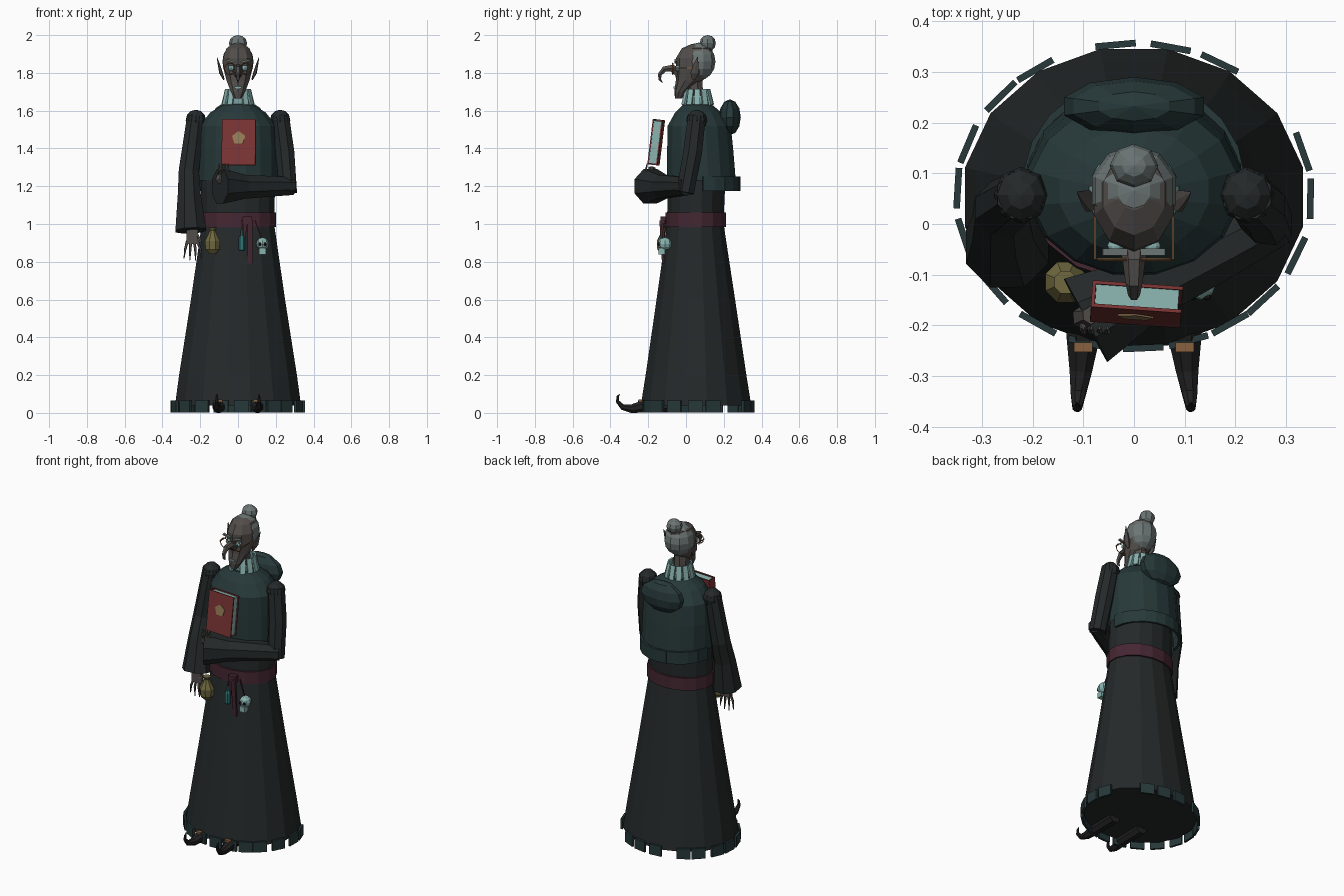
import bpy, bmesh, math
from math import sin, cos, radians, pi
from mathutils import Vector, Matrix, Euler

if "Cube" in bpy.data.objects:
    bpy.data.objects.remove(bpy.data.objects["Cube"])

COL = dict(robe=(.018, .022, .022), cape=(.02, .04, .041), sash=(.06, .02, .032), skin=(.085, .075, .07),
           hair=(.15, .18, .175), ruff=(.25, .45, .43), red=(.2, .035, .035), gold=(.3, .2, .09),
           olive=(.16, .14, .05), teal=(.03, .17, .17), shoe=(.015, .015, .016), black=(.01, .01, .01),
           brass=(.25, .12, .05))
MATS = {}


def mat(key):
    if key not in MATS:
        MATS[key] = bpy.data.materials.new(key)
        MATS[key].diffuse_color = (*COL[key], 1)
    return MATS[key]


def finish(name, bm, key):
    bmesh.ops.recalc_face_normals(bm, faces=bm.faces)
    me = bpy.data.meshes.new(name)
    bm.to_mesh(me)
    bm.free()
    me.materials.append(mat(key))
    ob = bpy.data.objects.new(name, me)
    bpy.context.collection.objects.link(ob)
    return ob


def skin_rings(name, rings, key, caps=(True, True)):
    bm = bmesh.new()
    vs = [[bm.verts.new(p) for p in r] for r in rings]
    n = len(vs[0])
    for a, b in zip(vs, vs[1:]):
        for i in range(n):
            j = (i + 1) % n
            bm.faces.new((a[i], a[j], b[j], b[i]))
    for flag, r in zip(caps, (vs[0], vs[-1])):
        if flag:
            bm.faces.new(r)
    return finish(name, bm, key)


def loft(name, rows, key, n=16, caps=(True, True)):
    """rows: (z, centre y, x radius, y radius)"""
    return skin_rings(name, [[(rx * cos(2 * pi * (i + .5) / n), cy + ry * sin(2 * pi * (i + .5) / n), z)
                              for i in range(n)] for z, cy, rx, ry in rows], key, caps)


def tube(name, pts, key, n=8, ref=(1, 0, 0), flat=1.0):
    """pts: (x, y, z, radius); flat scales the radius along the ref direction"""
    P = [Vector(p[:3]) for p in pts]
    rings = []
    for k, p in enumerate(P):
        t = (P[min(k + 1, len(P) - 1)] - P[max(k - 1, 0)]).normalized()
        s = t.cross(Vector(ref)).normalized()
        u = s.cross(t)
        r = pts[k][3]
        rings.append([p + s * r * cos(2 * pi * (i + .5) / n) + u * r * flat * sin(2 * pi * (i + .5) / n)
                      for i in range(n)])
    return skin_rings(name, rings, key)


def box(name, loc, size, key, rot=(0, 0, 0)):
    bm = bmesh.new()
    bmesh.ops.create_cube(bm, size=1, matrix=Matrix.LocRotScale(Vector(loc), Euler(rot), Vector(size)))
    return finish(name, bm, key)


def ball(name, loc, rad, key, u=8, v=6):
    bm = bmesh.new()
    bmesh.ops.create_uvsphere(bm, u_segments=u, v_segments=v, radius=1,
                              matrix=Matrix.LocRotScale(Vector(loc), None, Vector(rad)))
    return finish(name, bm, key)


def rim_boxes(name, angles, cy, rx, ry, z, size, key, tilt=0):
    """boxes set tangent to an ellipse"""
    for a in map(radians, angles):
        yaw = math.atan2(ry * cos(a), -rx * sin(a))
        box(name, (rx * cos(a), cy + ry * sin(a), z), size, key, (tilt, 0, yaw))


# Robe, sash and ragged hem
loft("skirt", [(.04, .053, .34, .298), (.2, .053, .318, .272), (.6, .052, .254, .212), (1.0, .05, .195, .152)], "robe")
loft("robe_body", [(.98, .05, .194, .15), (1.2, .055, .2, .155), (1.4, .06, .19, .15)], "robe")
loft("sash", [(.985, .052, .204, .163), (1.062, .052, .204, .163)], "sash")
rim_boxes("hem_patch", [17, 61, 78, 96, 124, 139, 160, 177, 196, 217, 237, 255, 273, 288, 303, 317, 337, 359],
          .055, .348, .3, .033, (.08, .013, .064), "cape")

# Shoulder cape with trim and rolled hood
loft("cape", [(1.23, .082, .215, .185), (1.4, .075, .214, .178), (1.52, .07, .205, .17),
              (1.59, .065, .15, .125), (1.635, .06, .075, .075)], "cape", caps=(False, True))
rim_boxes("cape_trim", range(12, 175, 17), .08, .21, .198, 1.213, (.066, .014, .075), "cape")
ball("hood", (0, .232, 1.565), (.145, .058, .095), "cape", 10, 6)

# Neck and ruff
loft("neck", [(1.6, .055, .045, .045), (1.76, .04, .045, .05)], "skin", 8)
loft("ruff_base", [(1.61, .06, .058, .06), (1.68, .06, .075, .075)], "ruff", 12, (False, False))
rim_boxes("ruff_panel", range(-60, 241, 30), .06, .074, .074, 1.672, (.03, .01, .085), "ruff", radians(-14))

# Head, hair, bun
loft("head", [(1.665, -.04, .02, .018), (1.70, -.026, .04, .036), (1.76, .018, .064, .072), (1.82, .043, .08, .098),
              (1.88, .048, .083, .1), (1.93, .058, .064, .08), (1.952, .062, .03, .035)], "skin", 10)
ball("hair", (0, .066, 1.86), (.087, .09, .1), "hair", 10, 8)
ball("hair_bun", (0, .115, 1.957), (.048, .043, .043), "hair")
tube("nose", [(0, -.035, 1.80, .03), (0, -.075, 1.825, .022), (0, -.115, 1.82, .017),
              (0, -.14, 1.79, .012), (0, -.138, 1.765, .008), (0, -.125, 1.748, .002)], "skin", 6)
box("teeth", (0, -.06, 1.722), (.036, .01, .01), "ruff")
for s in (-1, 1):
    tube("ear", [(s * .075, .04, 1.765, .01), (s * .09, .045, 1.80, .024), (s * .1, .052, 1.84, .016),
                 (s * .112, .062, 1.885, .002)], "skin", 6, flat=.4)
    ball("eye", (s * .036, -.043, 1.825), (.017, .015, .015), "ruff")
    box("eyebrow", (s * .038, -.055, 1.862), (.05, .014, .01), "hair", (0, -s * .25, 0))
    bpy.ops.mesh.primitive_torus_add(location=(s * .042, -.07, 1.822), rotation=(pi / 2, 0, 0), major_radius=.03,
                                     minor_radius=.003, major_segments=12, minor_segments=4)
    bpy.context.object.name = "spectacle_rim"
    bpy.context.object.data.materials.append(mat("brass"))
    box("spectacle_arm", (s * .077, -.02, 1.825), (.004, .1, .005), "brass")

    # Shoulders and curled shoes
    ball("shoulder", (s * .223, .057, 1.55), (.054, .056, .055), "robe")
    tube("shoe", [(s * .1, -.05, .04, .038), (s * .1, -.22, .035, .036), (s * .105, -.29, .022, .024),
                  (s * .11, -.335, .03, .016), (s * .112, -.362, .06, .01), (s * .112, -.362, .085, .007),
                  (s * .112, -.352, .1, .002)], "shoe", 8)
    box("shoe_buckle", (s * .1, -.243, .064), (.036, .018, .012), "brass")

# Hanging arm with wide sleeve
tube("hanging_sleeve", [(-.223, .057, 1.57, .05), (-.26, .03, 1.28, .058), (-.258, -.01, 1.15, .066),
                        (-.25, -.045, .965, .088)], "robe", 8)
box("hanging_palm", (-.242, -.055, .935), (.06, .03, .08), "skin")
for i in range(4):
    x = -.268 + i * .018
    tube("hanging_finger", [(x, -.055, .91, .008), (x * 1.5 + .122, -.065, .865, .007),
                            (x * 1.7 + .17, -.06, .80 + .012 * abs(i - 1.5), .002)], "skin", 5)
tube("hanging_thumb", [(-.215, -.06, .94, .009), (-.198, -.08, .91, .007), (-.2, -.09, .875, .002)], "skin", 5)

# Bent arm holding the book
tube("bent_upper_sleeve", [(.223, .057, 1.57, .051), (.248, .035, 1.38, .054), (.266, -.005, 1.165, .05)], "robe", 8)
tube("bent_lower_sleeve", [(.285, .005, 1.2, .05), (.18, -.05, 1.2, .058), (.03, -.125, 1.197, .068),
                           (-.095, -.19, 1.2, .1)], "robe", 8, (0, 0, 1))
tube("book_hand", [(-.04, -.165, 1.2, .03), (-.1, -.185, 1.24, .025), (-.085, -.18, 1.3, .018)], "skin", 6, (0, 1, 0))
for i in range(4):
    x = -.1 + i * .016
    tube("book_finger", [(x, -.185, 1.25, .008), (x, -.212, 1.285, .007), (x, -.205, 1.32, .003)], "skin", 5)

# Book: covers, spine, pages, emblem
M = Matrix.LocRotScale(Vector((.005, -.158, 1.432)), Euler((radians(-7), 0, radians(-4))), None)
for name, loc, size, key in (("book_front", (0, -.023, 0), (.178, .007, .242), "red"),
                             ("book_back", (0, .023, 0), (.178, .007, .242), "red"),
                             ("book_spine", (-.086, 0, 0), (.007, .05, .242), "red"),
                             ("book_pages", (0, 0, 0), (.164, .04, .228), "ruff")):
    box(name, loc, size, key).matrix_world = M
ring = [(.037 * sin(2 * pi * i / 5), .037 * cos(2 * pi * i / 5)) for i in range(5)]
skin_rings("book_emblem", [[(x, y, z + .02) for x, z in ring] for y in (-.025, -.03)], "gold").matrix_world = M

# Sash knot, tails and hanging trinkets
box("sash_knot", (.05, -.12, 1.02), (.05, .03, .04), "sash")
box("sash_tail", (.064, -.128, .905), (.026, .012, .23), "sash", (.06, 0, 0))
box("sash_tail_short", (.035, -.122, .97), (.02, .01, .1), "sash", (.06, .15, 0))
loft_pouch = [(.84, .018), (.865, .04), (.91, .043), (.95, .022), (.965, .016), (.982, .024)]
tube("pouch", [(-.135, -.115, z, r) for z, r in loft_pouch], "olive", 8)
tube("bottle", [(.02, -.13, z, r) for z, r in ((.86, .014), (.865, .017), (.925, .017), (.94, .008), (.965, .008))],
     "teal", 6)
tube("bottle_cord", [(.02, -.13, .96, .004), (.02, -.115, 1.02, .004)], "sash", 4)
tube("skull_cord", [(.09, -.11, 1.02, .004), (.13, -.115, .91, .004)], "sash", 4)
ball("skull", (.13, -.112, .895), (.034, .038, .034), "ruff")
box("skull_jaw", (.13, -.128, .855), (.036, .034, .034), "ruff")
for s in (-1, 1):
    ball("skull_socket", (.13 + s * .014, -.143, .893), (.009, .008, .01), "black", 6, 4)

for m in bpy.data.materials:
    if m.users and not m.is_grease_pencil:
        m.use_nodes = True
        m.node_tree.nodes["Principled BSDF"].inputs["Base Color"].default_value = m.diffuse_color
